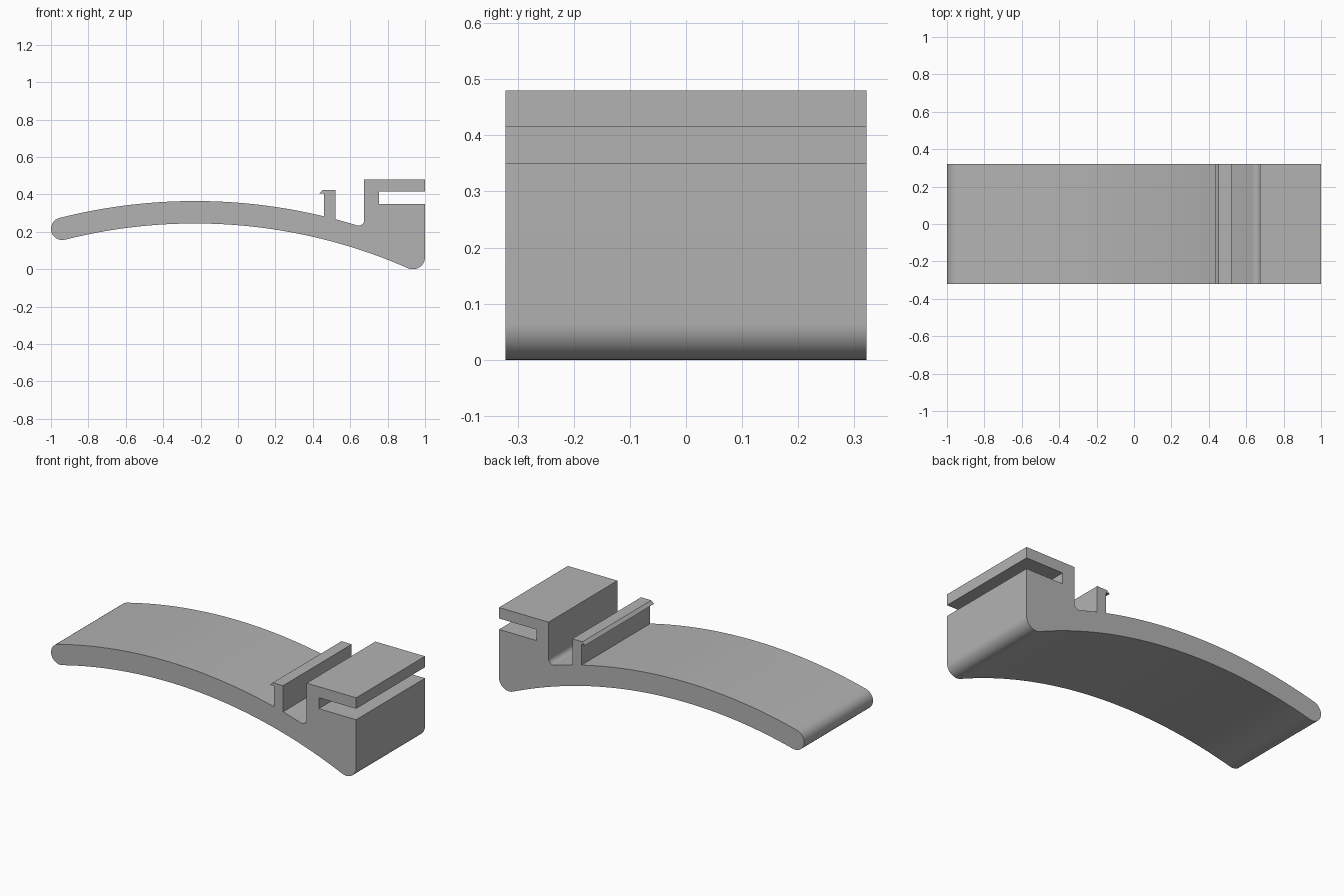
import bpy, bmesh
from math import sin, cos, asin, atan2, pi, radians

cube = bpy.data.objects.get("Cube")
if cube:
    bpy.data.objects.remove(cube, do_unlink=True)

HALF_WIDTH = 0.322
CX, CZ = -0.23, -2.58          # shared centre of the bowed strip
R_TOP, R_LOW = 2.95, 2.83
CAP_R, TOE_R, FILLET_R = 0.06, 0.065, 0.03


def arc(cx, cz, r, a0, a1, n):
    """Points along an arc, angles in radians from +x."""
    return [(cx + r * cos(a0 + (a1 - a0) * i / n),
             cz + r * sin(a0 + (a1 - a0) * i / n)) for i in range(n + 1)]


def bow_angle(x, r):
    return pi / 2 - asin((x - CX) / r)


def tangent_centre(x, r):
    """Centre at x of a circle touching the bow at distance r."""
    a = bow_angle(x, r)
    return x, CZ + r * sin(a), a


# Rounded free end, rounded toe and inner fillet, all tangent to the bow
cap_x, cap_z, cap_a = tangent_centre(-0.94, (R_TOP + R_LOW) / 2)
toe_x, toe_z, toe_a = tangent_centre(1 - TOE_R, R_LOW + TOE_R)
fil_x, fil_z, fil_a = tangent_centre(0.645, R_TOP + FILLET_R)

# Side profile, counter-clockwise from the free end
profile = arc(CX, CZ, R_LOW, cap_a, toe_a, 48)
profile += arc(toe_x, toe_z, TOE_R, toe_a - pi, 0, 14)[1:]
# Slotted block
profile += [(1, 0.355), (0.755, 0.355), (0.755, 0.42),
            (1, 0.42), (1, 0.485), (0.675, 0.485)]
# Groove between block and clip
profile += arc(fil_x, fil_z, FILLET_R, 0, fil_a - pi, 10)
profile += arc(CX, CZ, R_TOP, fil_a, bow_angle(0.52, R_TOP), 6)[1:]
# Hooked clip
profile += [(0.52, 0.428), (0.453, 0.428), (0.436, 0.411), (0.46, 0.411)]
# Upper face and rounded free end
profile += arc(CX, CZ, R_TOP, bow_angle(0.46, R_TOP), cap_a, 40)
profile += arc(cap_x, cap_z, CAP_R, cap_a, cap_a + pi, 16)[1:-1]

# Extrude the profile across the width
bm = bmesh.new()
face = bm.faces.new([bm.verts.new((x, -HALF_WIDTH, z)) for x, z in profile])
ext = bmesh.ops.extrude_face_region(bm, geom=[face])
moved = [g for g in ext["geom"] if isinstance(g, bmesh.types.BMVert)]
bmesh.ops.translate(bm, verts=moved, vec=(0, 2 * HALF_WIDTH, 0))
bmesh.ops.recalc_face_normals(bm, faces=bm.faces)
low = min(v.co.z for v in bm.verts)
bmesh.ops.translate(bm, verts=bm.verts, vec=(0, 0, -low))
mesh = bpy.data.meshes.new("curved_clip_lever")
bm.to_mesh(mesh)
bm.free()

lever = bpy.data.objects.new("curved_clip_lever", mesh)
bpy.context.collection.objects.link(lever)

# Plain grey finish
grey = bpy.data.materials.new("plain_grey")
grey.use_nodes = True
colour = (0.45, 0.45, 0.45, 1)
grey.diffuse_color = colour
grey.node_tree.nodes["Principled BSDF"].inputs["Base Color"].default_value = colour
mesh.materials.append(grey)

# Smooth curves, sharp corners
bpy.ops.object.select_all(action="DESELECT")
lever.select_set(True)
bpy.context.view_layer.objects.active = lever
bpy.ops.object.shade_smooth_by_angle(angle=radians(30))
